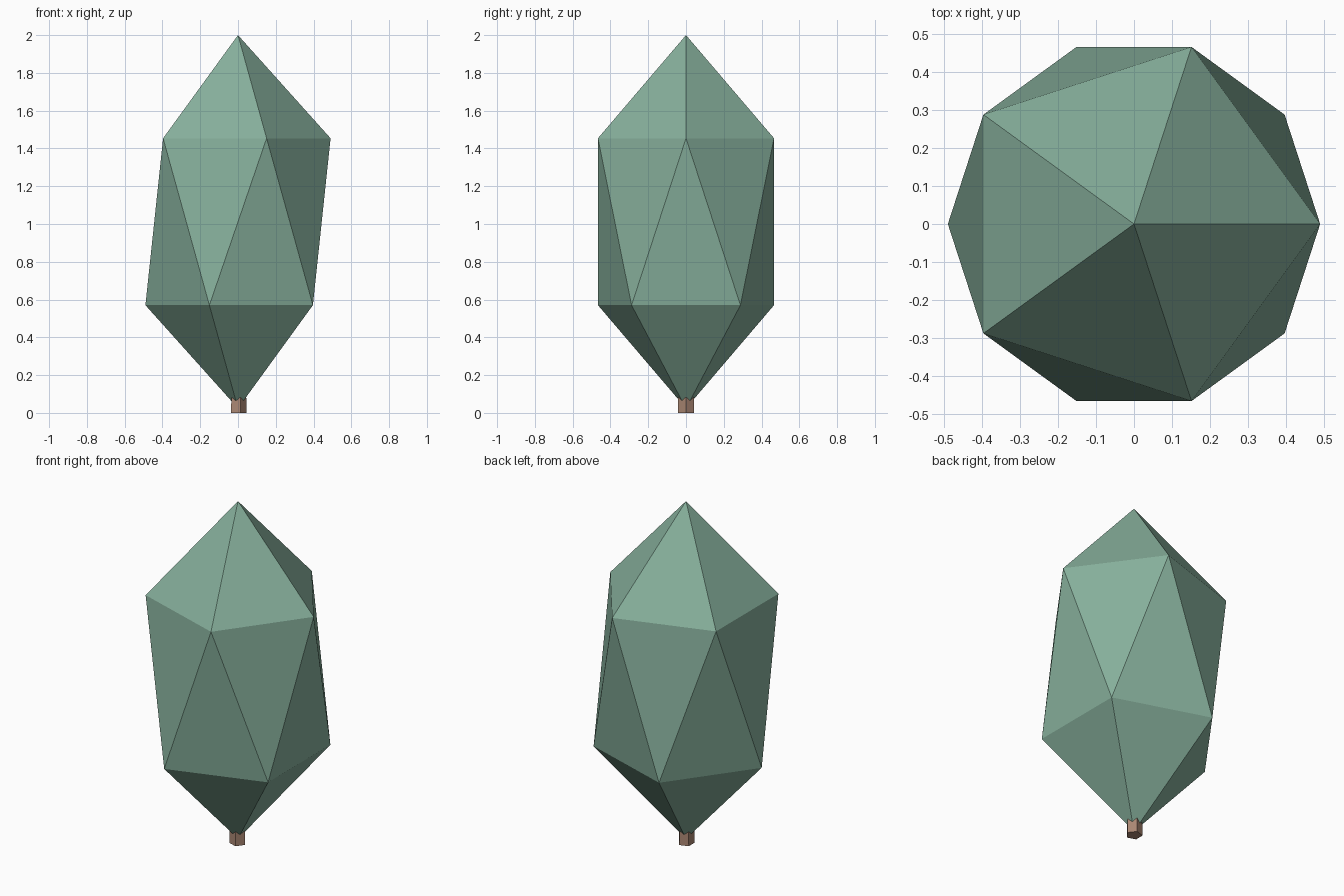
import bpy

if "Cube" in bpy.data.objects:
    bpy.data.objects.remove(bpy.data.objects["Cube"])


def paint(obj, name, color):
    mat = bpy.data.materials.new(name)
    mat.diffuse_color = color
    mat.use_nodes = True
    mat.node_tree.nodes["Principled BSDF"].inputs["Base Color"].default_value = mat.diffuse_color
    obj.data.materials.append(mat)


# Crown: stretched flat-faced icosahedron
bpy.ops.mesh.primitive_ico_sphere_add(subdivisions=1, radius=1, location=(0, 0, 1.012))
crown = bpy.context.object
crown.name = "crown"
crown.scale = (0.548, 0.548, 0.988)
paint(crown, "foliage_green", (0.24, 0.43, 0.33, 1))

# Trunk: short five-sided stub, one corner towards +x
bpy.ops.mesh.primitive_cone_add(vertices=5, radius1=0.045, radius2=0.043, depth=0.12,
                                location=(0, 0, 0.06), rotation=(0, 0, -1.5707963))
trunk = bpy.context.object
trunk.name = "trunk"
paint(trunk, "bark_brown", (0.40, 0.24, 0.17, 1))
